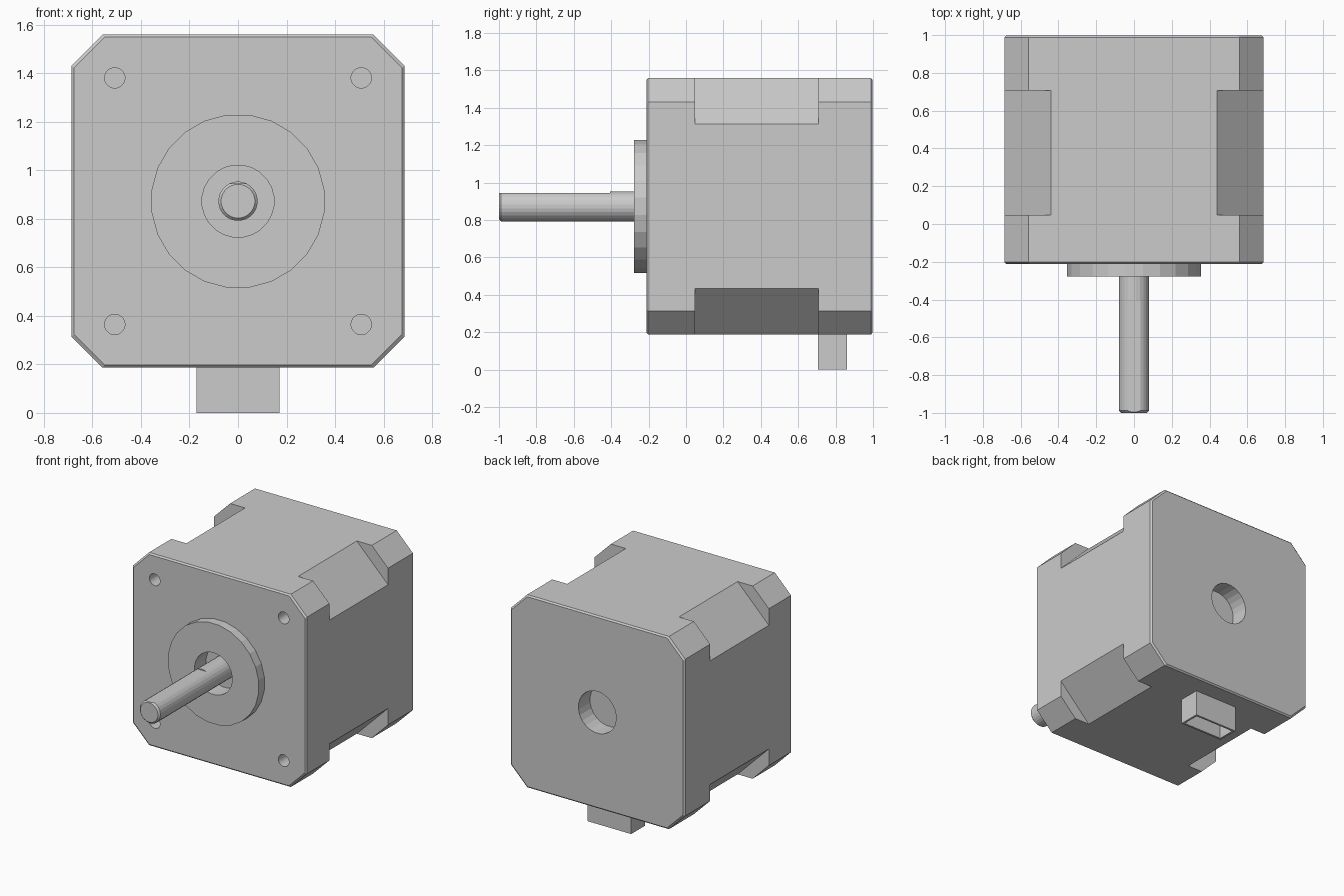
import bpy, bmesh
from math import cos, sin, pi

if "Cube" in bpy.data.objects:
    bpy.data.objects.remove(bpy.data.objects["Cube"])

CZ = 0.8725      # height of the motor axis
HALF = 0.686     # half width of the square body


def finish(name, bm):
    bmesh.ops.recalc_face_normals(bm, faces=bm.faces)
    mesh = bpy.data.meshes.new(name)
    bm.to_mesh(mesh)
    bm.free()
    ob = bpy.data.objects.new(name, mesh)
    bpy.context.collection.objects.link(ob)
    return ob


def loft(bm, profile, rings, cx=0.0, cz=CZ):
    """Sweep an (x, z) profile along y; rings are (y, scale)."""
    loops = [[bm.verts.new((cx + x * s, y, cz + z * s)) for x, z in profile]
             for y, s in rings]
    n = len(profile)
    for a, b in zip(loops, loops[1:]):
        for i in range(n):
            j = (i + 1) % n
            bm.faces.new((a[i], a[j], b[j], b[i]))
    bm.faces.new(loops[0])
    bm.faces.new(loops[-1])


def circle(r, n=24):
    return [(r * cos(2 * pi * (i + 0.5) / n), r * sin(2 * pi * (i + 0.5) / n))
            for i in range(n)]


def rect(w, h):
    return [(-w, -h), (w, -h), (w, h), (-w, h)]


def solid(name, profile, rings, **kw):
    bm = bmesh.new()
    loft(bm, profile, rings, **kw)
    return finish(name, bm)


def boolean(ob, tool, op='DIFFERENCE'):
    mod = ob.modifiers.new('bool', 'BOOLEAN')
    mod.operation, mod.solver, mod.object = op, 'EXACT', tool
    bpy.context.view_layer.objects.active = ob
    bpy.ops.object.modifier_apply(modifier=mod.name)
    bpy.data.objects.remove(tool, do_unlink=True)


# Motor body: octagonal block with softened end edges
a, c = HALF, HALF - 0.128
octagon = [(a, -c), (a, c), (c, a), (-c, a), (-a, c), (-a, -c), (-c, -a), (c, -a)]
body = solid('motor_body', octagon,
             [(-0.212, 0.985), (-0.202, 1), (0.988, 1), (0.998, 0.985)])

# Round pilot boss on the front
boss = solid('pilot_boss', circle(0.359), [(-0.277, 1), (-0.1, 1)])
boolean(body, boss, 'UNION')

# Deeper corner cuts around the middle section
bm = bmesh.new()
d = HALF - 0.246
corner = [(a + 0.1, d - 0.1), (a + 0.1, a + 0.1), (d - 0.1, a + 0.1)]
for sx in (-1, 1):
    for sz in (-1, 1):
        loft(bm, [(sx * x, sz * z) for x, z in corner], [(0.048, 1), (0.708, 1)])
boolean(body, finish('corner_cutter', bm))

# Shaft recess, rear recess and four screw holes
bm = bmesh.new()
loft(bm, circle(0.149), [(-0.4, 1), (-0.147, 1)])
loft(bm, circle(0.149), [(0.868, 1), (1.1, 1)])
for sx in (-1, 1):
    for sz in (-1, 1):
        loft(bm, circle(0.042), [(-0.4, 1), (-0.08, 1)],
             cx=sx * 0.508, cz=CZ + sz * 0.508)
boolean(body, finish('hole_cutter', bm))

# Output shaft with chamfered tip and a flat along the top
shaft = solid('output_shaft', circle(0.081),
              [(-1.0, 0.86), (-0.988, 1), (-0.14, 1)])
boolean(shaft, solid('flat_cutter', rect(0.2, 0.05), [(-1.1, 1), (-0.405, 1)],
                     cz=CZ + 0.123))

# Open connector socket underneath
socket = solid('connector_socket', rect(0.172, 0.0975), [(0.706, 1), (0.862, 1)],
               cz=0.0975)
boolean(socket, solid('socket_cutter', rect(0.157, 0.135), [(0.721, 1), (0.847, 1)],
                      cz=0.035))
